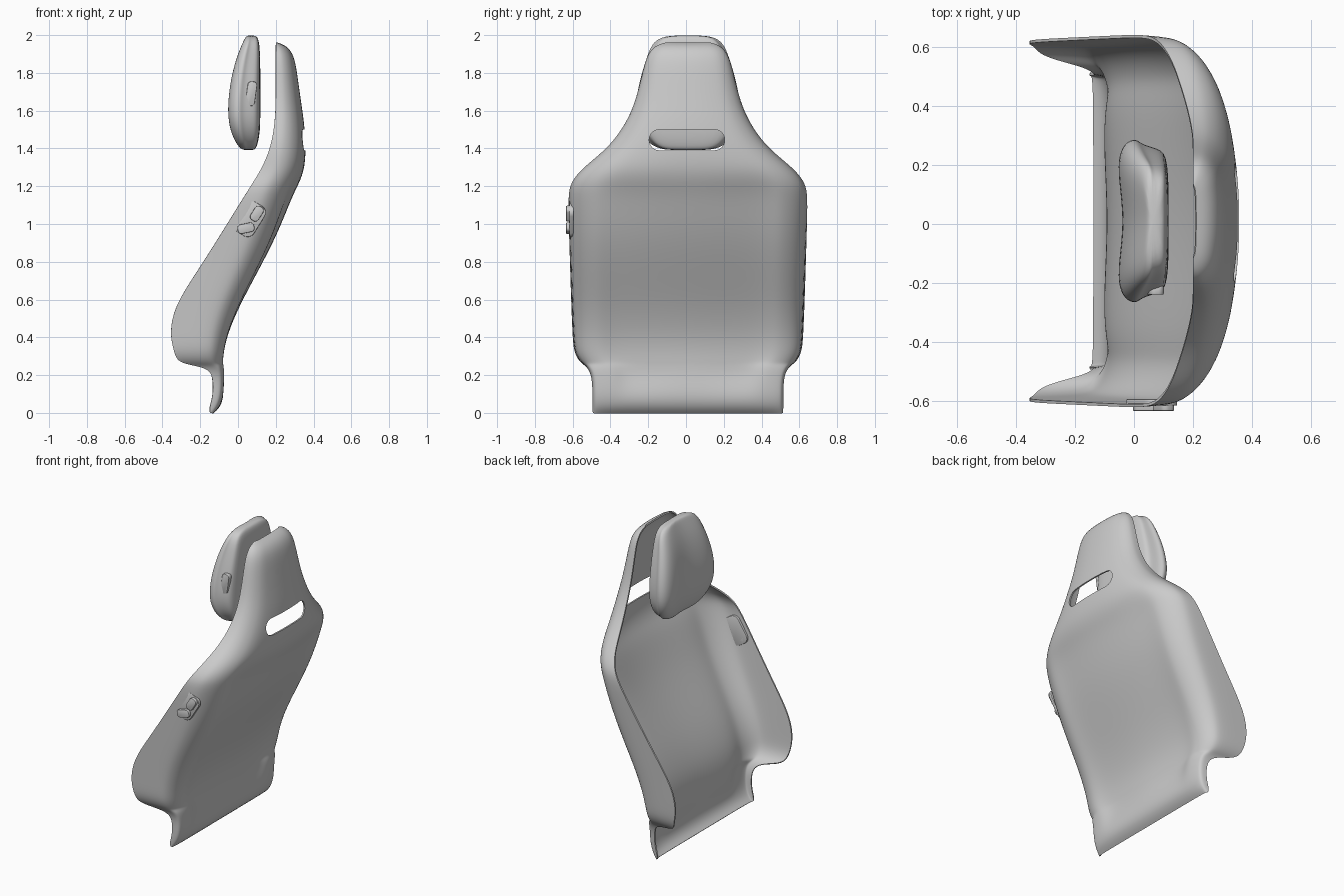
import bpy, bmesh, math

if "Cube" in bpy.data.objects:
    bpy.data.objects.remove(bpy.data.objects["Cube"])

CY = 0.01  # symmetry plane of the seat


def clamp(t):
    return max(0.0, min(1.0, t))


def loft(name, rings, closed):
    n = len(rings[0])
    verts = [p for r in rings for p in r]
    faces = [(i * n + j, i * n + (j + 1) % n, (i + 1) * n + (j + 1) % n, (i + 1) * n + j)
             for i in range(len(rings) - 1) for j in range(n if closed else n - 1)]
    if closed:
        faces += [tuple(range(n)), tuple(range(len(verts) - n, len(verts)))]
    me = bpy.data.meshes.new(name)
    me.from_pydata(verts, [], faces)
    bm = bmesh.new()
    bm.from_mesh(me)
    bmesh.ops.recalc_face_normals(bm, faces=bm.faces)
    bm.to_mesh(me)
    bm.free()
    ob = bpy.data.objects.new(name, me)
    bpy.context.collection.objects.link(ob)
    ob.modifiers.new("subdivide", 'SUBSURF').levels = 2
    return ob


def finish(ob):
    bpy.ops.object.select_all(action='DESELECT')
    ob.select_set(True)
    bpy.context.view_layer.objects.active = ob
    bpy.ops.object.convert(target='MESH')
    bpy.ops.object.shade_smooth_by_angle(angle=math.radians(40))


def rounded_plate(name, loc, size, tilt, radius, axis=1):
    """Box with its outline rounded around the given axis."""
    bpy.ops.mesh.primitive_cube_add(size=1, location=loc, rotation=(0, math.radians(tilt), 0))
    ob = bpy.context.object
    ob.name = name
    bm = bmesh.new()
    bm.from_mesh(ob.data)
    for v in bm.verts:
        v.co = [c * s for c, s in zip(v.co, size)]
    edges = [e for e in bm.edges if abs(e.verts[0].co[axis] - e.verts[1].co[axis]) > 1e-5]
    bmesh.ops.bevel(bm, geom=edges, offset=radius, segments=6, profile=0.5, affect='EDGES')
    bm.to_mesh(ob.data)
    bm.free()
    if axis == 1:
        m = ob.modifiers.new("soften", 'BEVEL')
        m.width, m.segments = 0.004, 2
    return ob


# Backrest shell: rows of height, half width, back x, wing front x
rows = [(0, .5, -.135, -.15), (.03, .5, -.1, -.152), (.09, .5, -.078, -.132),
        (.19, .502, -.074, -.132), (.24, .525, -.073, -.16), (.26, .55, -.072, -.27),
        (.28, .575, -.07, -.325), (.33, .6, -.065, -.34), (.42, .606, -.045, -.362),
        (.565, .612, .015, -.338), (.75, .618, .115, -.215), (.95, .624, .22, -.088),
        (1.15, .63, .297, .035), (1.22, .615, .328, .08), (1.29, .557, .347, .125),
        (1.37, .455, .354, .16), (1.45, .378, .353, .182), (1.55, .314, .344, .196),
        (1.65, .272, .329, .2), (1.78, .24, .311, .2), (1.89, .214, .294, .2),
        (1.94, .172, .255, .2), (1.955, .12, .21, .2)]
rings = []
for z, w, xb, xf in rows:
    n = 6 - 3.4 * clamp((z - .45) / .8)                                # corner squareness
    recess = .025 * clamp((z - .09) / .1) * clamp((1.29 - z) / .15)    # sunken back panel
    half = []
    for u in (0, .3, .6, .72, .8, .9, .965, .99):
        panel = .5 + u / 1.2 if u <= .6 else clamp((.8 - u) / .2)
        half.append((xb - (xb - xf) * (1 - (1 - u ** n) ** (1 / n)) - recess * panel, u * w))
    half.append((xf, w))
    rings.append([(x, CY - y, z) for x, y in half[:0:-1]] + [(x, CY + y, z) for x, y in half])
shell = loft("backrest_shell", rings, False)
solid = shell.modifiers.new("thickness", 'SOLIDIFY')
solid.thickness, solid.offset = 0.01, 0

# Belt slot through the shell
cutter = rounded_plate("slot_cutter", (.37, CY - .005, 1.445), (.4, .4, .11), 0, .054, axis=0)
cutter.hide_render = True
cut = shell.modifiers.new("slot", 'BOOLEAN')
cut.object, cut.operation, cut.solver = cutter, 'DIFFERENCE', 'EXACT'
finish(shell)
bpy.data.objects.remove(cutter)

# Headrest: cushion in front, narrower cover behind
outline = [(.12, 0), (.03, .45), (0, .75), (.12, .95), (.36, 1.01), (.46, .93),
           (.8, .88), (1, .8), (1, 0)]
rings = []
for z, x0, x1, w in [(1.39, .03, .085, .1), (1.405, 0, .1, .19), (1.49, -.045, .118, .265),
                     (1.6, -.06, .118, .287), (1.75, -.045, .118, .262),
                     (1.88, -.012, .118, .222), (1.975, .03, .112, .185), (2.0, .045, .095, .1)]:
    half = [(x0 + (x1 - x0) * a, b * w) for a, b in outline]
    rings.append([(x, CY + y, z) for x, y in half] + [(x, CY - y, z) for x, y in half[-2:0:-1]])
finish(loft("headrest", rings, True))

# Headrest side button, shoulder control panel and its two buttons
finish(rounded_plate("headrest_button", (.07, CY - .235, 1.69), (.05, .03, .13), 8, .02))
finish(rounded_plate("control_panel", (.06, -.606, 1.028), (.125, .022, .185), 32, .04))
finish(rounded_plate("upper_button", (.1, -.615, 1.055), (.05, .04, .085), 32, .02))
finish(rounded_plate("lower_button", (.042, -.615, .978), (.09, .04, .05), -12, .02))
